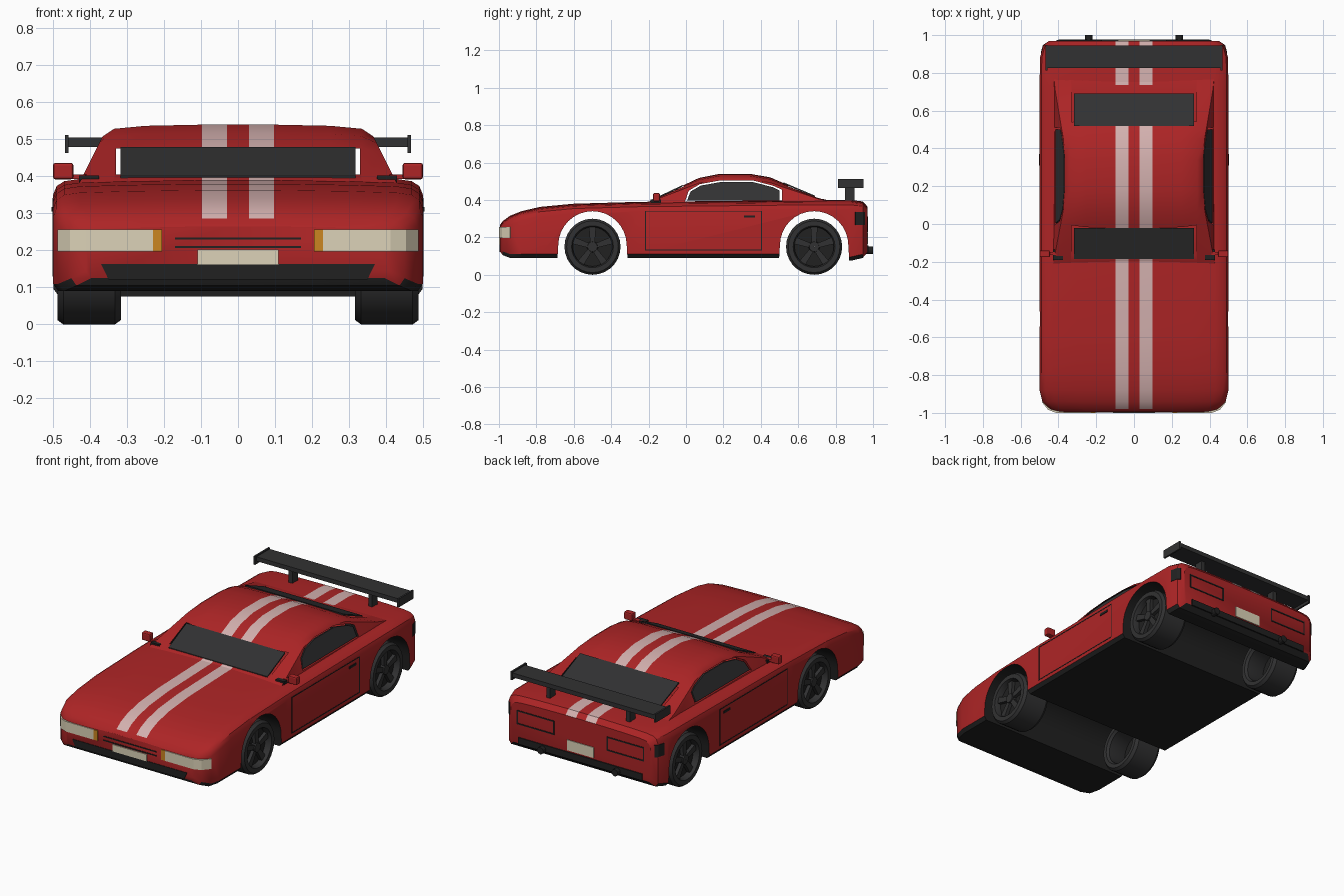
import bpy, bmesh, math
from mathutils import Vector

cube = bpy.data.objects.get("Cube")
if cube:
    bpy.data.objects.remove(cube, do_unlink=True)


def material(name, r, g, b):
    m = bpy.data.materials.new(name)
    m.use_nodes = True
    m.diffuse_color = (r, g, b, 1)
    for n in m.node_tree.nodes:
        if n.type == 'BSDF_PRINCIPLED':
            n.inputs["Base Color"].default_value = (r, g, b, 1)
            n.inputs["Roughness"].default_value = 0.6
    return m


RED = material("red paint", 0.42, 0.018, 0.019)
STRIPE = material("pale stripe", 0.66, 0.44, 0.43)
CREAM = material("cream lamp", 0.72, 0.65, 0.48)
AMBER = material("amber lamp", 0.60, 0.24, 0.015)
CHARCOAL = material("charcoal", 0.031, 0.031, 0.032)
BLACK = material("black trim", 0.015, 0.015, 0.015)


def finish(name, bm, mat, smooth=False):
    bmesh.ops.recalc_face_normals(bm, faces=bm.faces[:])
    me = bpy.data.meshes.new(name)
    bm.to_mesh(me)
    bm.free()
    me.materials.append(mat)
    ob = bpy.data.objects.new(name, me)
    bpy.context.collection.objects.link(ob)
    if smooth:
        shade(ob)
    return ob


def shade(ob):
    bpy.ops.object.select_all(action='DESELECT')
    ob.select_set(True)
    bpy.context.view_layer.objects.active = ob
    bpy.ops.object.shade_smooth_by_angle(angle=math.radians(32))


def solids(name, prisms, mat):
    """Join several prisms, each a base polygon and an offset."""
    bm = bmesh.new()
    for pts, off in prisms:
        a = [bm.verts.new(p) for p in pts]
        b = [bm.verts.new(Vector(p) + Vector(off)) for p in pts]
        bm.faces.new(a)
        bm.faces.new(b[::-1])
        for i in range(len(a)):
            j = (i + 1) % len(a)
            bm.faces.new((a[i], b[i], b[j], a[j]))
    return finish(name, bm, mat)


def box(x0, x1, y0, y1, z0, z1):
    return [(x0, y0, z0), (x1, y0, z0), (x1, y1, z0), (x0, y1, z0)], (0, 0, z1 - z0)


def frame(a0, a1, b0, b1, t):
    """Four bars around a rectangle."""
    return [(a0, a1, b0, b0 + t), (a0, a1, b1 - t, b1),
            (a0, a0 + t, b0 + t, b1 - t), (a1 - t, a1, b0 + t, b1 - t)]


def skin(name, rings, mat, cap=True, smooth=False):
    """Loft closed rings; without caps the last ring joins the first."""
    bm = bmesh.new()
    vs = [[bm.verts.new(p) for p in r] for r in rings]
    n = len(vs[0])
    pairs = list(zip(vs, vs[1:])) + ([] if cap else [(vs[-1], vs[0])])
    for a, b in pairs:
        for i in range(n):
            bm.faces.new((a[i], a[(i + 1) % n], b[(i + 1) % n], b[i]))
    if cap:
        bm.faces.new(vs[0])
        bm.faces.new(vs[-1][::-1])
    return finish(name, bm, mat, smooth)


def lathe(name, profile, cy, cz, side, mat, steps=28):
    """Spin a closed (radius, x) profile around the axle."""
    rings = []
    for k in range(steps):
        a = math.tau * k / steps
        rings.append([(side * x, cy + r * math.cos(a), cz + r * math.sin(a)) for r, x in profile])
    return skin(name, rings, mat, cap=False, smooth=True)


def carve(ob, cutters):
    for c in cutters:
        c.hide_render = True
        m = ob.modifiers.new("cut", 'BOOLEAN')
        m.operation, m.solver, m.object = 'DIFFERENCE', 'EXACT', c
    deps = bpy.context.evaluated_depsgraph_get()
    me = bpy.data.meshes.new_from_object(ob.evaluated_get(deps))
    ob.modifiers.clear()
    ob.data = me
    for c in cutters:
        bpy.data.objects.remove(c, do_unlink=True)


def paint(ob, is_black):
    """Racing stripes on top, black where the rule says so."""
    me = ob.data
    me.materials.clear()
    for m in (RED, STRIPE, BLACK):
        me.materials.append(m)
    for p in me.polygons:
        c, n = p.center, p.normal
        p.material_index = 0
        if 0.03 < abs(c.x) < 0.098 and n.z > 0.1 and c.z > 0.28:
            p.material_index = 1
        elif is_black(c, n):
            p.material_index = 2
    shade(ob)


def ring(half, y):
    return [(x, y, z) for x, z in half] + [(-x, y, z) for x, z in half[::-1]]


# Lower body: stations of y, top height, half width, bottom height
def body_half(t, w, b):
    k = w / 0.5
    return [(0.03, t), (0.097, t), (0.3 * k, t - 0.003), (0.43 * k, t - 0.007), (0.47 * k, t - 0.013),
            (0.49 * k, t - 0.026), (w, t - 0.05), (w, b + 0.02), (0.485 * k, b)]


stations = [(-0.995, 0.265, 0.41, 0.125), (-0.98, 0.287, 0.45, 0.105), (-0.94, 0.316, 0.485, 0.09),
            (-0.88, 0.34, 0.5, 0.09), (-0.78, 0.363, 0.5, 0.09), (-0.6, 0.38, 0.5, 0.09),
            (-0.25, 0.39, 0.5, 0.09), (0.7, 0.40, 0.5, 0.09), (0.88, 0.40, 0.498, 0.075),
            (0.945, 0.392, 0.48, 0.09), (0.97, 0.365, 0.45, 0.12)]
body = skin("body", [ring(body_half(t, w, b), y) for y, t, w, b in stations], RED)
AXLES = {"front": -0.5, "rear": 0.685}
WZ = 0.15
arches = []
for cy in AXLES.values():
    arc = [(-0.7, cy + 0.183 * math.cos(a), 0.157 + 0.183 * math.sin(a))
           for a in (math.pi * i / 16 for i in range(17))]
    arc += [(-0.7, cy - 0.195, -0.05), (-0.7, cy + 0.195, -0.05)]
    arches.append(solids("arch_cutter", [(arc, (1.4, 0, 0))], BLACK))
carve(body, arches)


def body_black(c, n):
    well = any(math.hypot(c.y - cy, c.z - 0.157) < 0.215 for cy in AXLES.values())
    return n.z < -0.3 or c.z < 0.108 or (well and abs(n.x) < 0.3 and c.z < 0.345)


paint(body, body_black)


# Cabin with openings through both directions
def cabin_half(t):
    h = t - 0.38
    return [(0.03, t), (0.097, t), (0.25, t - 0.02 * h), (0.335, t - 0.07 * h),
            (0.43 - 0.4 * h, 0.38 + 0.8 * h), (0.43, 0.37), (0.43, 0.36)]


roof = [(-0.21, 0.384), (-0.2, 0.39), (0, 0.485), (0.07, 0.518), (0.18, 0.54), (0.34, 0.54),
        (0.45, 0.521), (0.51, 0.495), (0.7, 0.415), (0.78, 0.392)]
cabin = skin("cabin", [ring(cabin_half(t), y) for y, t in roof], RED)
opening = [(-0.005, 0.393), (0.015, 0.45), (0.075, 0.485), (0.18, 0.504), (0.36, 0.504),
           (0.47, 0.475), (0.512, 0.455), (0.512, 0.393)]
glass = [(0.006, 0.398), (0.025, 0.446), (0.08, 0.477), (0.18, 0.495), (0.36, 0.495),
         (0.465, 0.468), (0.501, 0.45), (0.501, 0.398)]
carve(cabin, [solids("side_cutter", [([(-0.7, y, z) for y, z in opening], (1.4, 0, 0))], BLACK),
              solids("screen_cutter", [box(-0.33, 0.33, -0.5, 1.1, 0.405, 0.475)], BLACK)])
paint(cabin, lambda c, n: abs(c.x) < 0.34 and c.z < 0.507 and abs(n.z) < 0.2 or n.z < -0.5)


# Windows
def screen(name, y0, z0, y1, z1):
    pts = [(-0.318, y0, z0), (0.318, y0, z0), (0.318, y1, z1), (-0.318, y1, z1)]
    solids(name, [(pts, (0, 0, 0.008))], CHARCOAL)


screen("windscreen", -0.185, 0.393, -0.02, 0.471)
screen("rear_screen", 0.52, 0.487, 0.69, 0.415)
for side, tag in ((1, "left"), (-1, "right")):
    pts = [(side * (0.428 - 0.464 * (z - 0.37)), y, z) for y, z in glass]
    solids(tag + "_window", [(pts, (-side * 0.008, 0, 0))], CHARCOAL)

# Wheels
tyre = [(0.105, 0.47), (0.112, 0.488), (0.138, 0.488), (0.15, 0.472), (0.15, 0.333),
        (0.138, 0.316), (0.115, 0.316), (0.105, 0.33)]
for end, cy in AXLES.items():
    for side, tag in ((1, "left"), (-1, "right")):
        name = f"{end}_{tag}_"
        lathe(name + "tyre", tyre, cy, WZ, side, CHARCOAL)
        lathe(name + "rim", [(0.001, 0.44), (0.108, 0.44), (0.108, 0.452), (0.001, 0.452)],
              cy, WZ, side, BLACK)
        lathe(name + "hub", [(0.001, 0.45), (0.03, 0.45), (0.026, 0.478), (0.001, 0.478)],
              cy, WZ, side, CHARCOAL)
        spokes = []
        for k in range(5):
            a = math.tau * k / 5 + math.pi / 2
            u, v = (math.cos(a), math.sin(a)), (-math.sin(a), math.cos(a))
            quad = [(side * 0.45, cy + r * u[0] + s * v[0], WZ + r * u[1] + s * v[1])
                    for r, s in ((0.015, -0.012), (0.108, -0.019), (0.108, 0.019), (0.015, 0.012))]
            spokes.append((quad, (side * 0.022, 0, 0)))
        solids(name + "spokes", spokes, CHARCOAL)

# Nose details
solids("front_plate", [box(-0.11, 0.11, -1.0, -0.99, 0.162, 0.202)], CREAM)
solids("grille_slots", [box(-0.17, 0.17, -0.998, -0.99, z, z + 0.006) for z in (0.206, 0.229)], BLACK)
intake = [(-0.35, -0.998, 0.122), (0.35, -0.998, 0.122), (0.37, -0.998, 0.163), (-0.37, -0.998, 0.163)]
solids("front_intake", [(intake, (0, 0.008, 0))], BLACK)

# Tail details
solids("rear_plate", [box(-0.085, 0.085, 0.965, 0.974, 0.165, 0.226)], CREAM)
solids("rear_bumper_strip", [box(-0.4, 0.4, 0.96, 0.976, 0.118, 0.156)], BLACK)
solids("wing", [box(-0.46, 0.46, 0.825, 0.945, 0.48, 0.505)], CHARCOAL)

# Parts on both sides
for side, tag in ((1, "left"), (-1, "right")):
    def both(name, boxes, mat):
        return solids(f"{tag}_{name}", [box(side * b[0], side * b[1], *b[2:]) for b in boxes], mat)

    def wrap(name, plan, dx, dy, z0, z1, mat):
        pts = plan + [(x + dx, y + dy) for x, y in plan[::-1]]
        solids(f"{tag}_{name}", [([(side * x, y, z0) for x, y in pts], (0, 0, z1 - z0))], mat)

    wrap("headlight", [(0.23, -1.0), (0.412, -1.0), (0.454, -0.984), (0.488, -0.942)],
         -0.009, 0.009, 0.197, 0.256, CREAM)
    both("indicator", [(0.205, 0.23, -1.0, -0.99, 0.197, 0.256)], AMBER)
    both("tail_light_outline", [(a, b, 0.966, 0.973, c, d)
                                for a, b, c, d in frame(0.17, 0.41, 0.23, 0.312, 0.007)], BLACK)
    wrap("rear_marker", [(0.494, 0.905), (0.483, 0.945), (0.468, 0.958)], -0.008, -0.004,
         0.265, 0.335, BLACK)
    both("door_seam", [(0.495, 0.5015, a, b, c, d)
                       for a, b, c, d in frame(-0.22, 0.405, 0.13, 0.342, 0.005)], BLACK)
    both("door_handle", [(0.495, 0.504, 0.31, 0.37, 0.305, 0.318)], BLACK)
    both("mirror_arm", [(0.375, 0.43, -0.19, -0.135, 0.375, 0.402)], BLACK)
    both("mirror_stalk", [(0.41, 0.46, -0.165, -0.148, 0.393, 0.405)], RED)
    mirror = both("mirror", [(0.445, 0.5, -0.176, -0.14, 0.392, 0.437)], RED)
    bev = mirror.modifiers.new("bevel", 'BEVEL')
    bev.width, bev.segments = 0.007, 2
    both("wing_end_plate", [(0.458, 0.468, 0.812, 0.948, 0.463, 0.512)], CHARCOAL)
    both("wing_post", [(0.245, 0.27, 0.85, 0.9, 0.385, 0.485)], CHARCOAL)
    pipe = [(side * 0.24 + 0.02 * math.cos(a), 0.94, 0.13 + 0.02 * math.sin(a))
            for a in (math.tau * i / 12 for i in range(12))]
    solids(tag + "_exhaust", [(pipe, (0, 0.06, 0))], BLACK)
